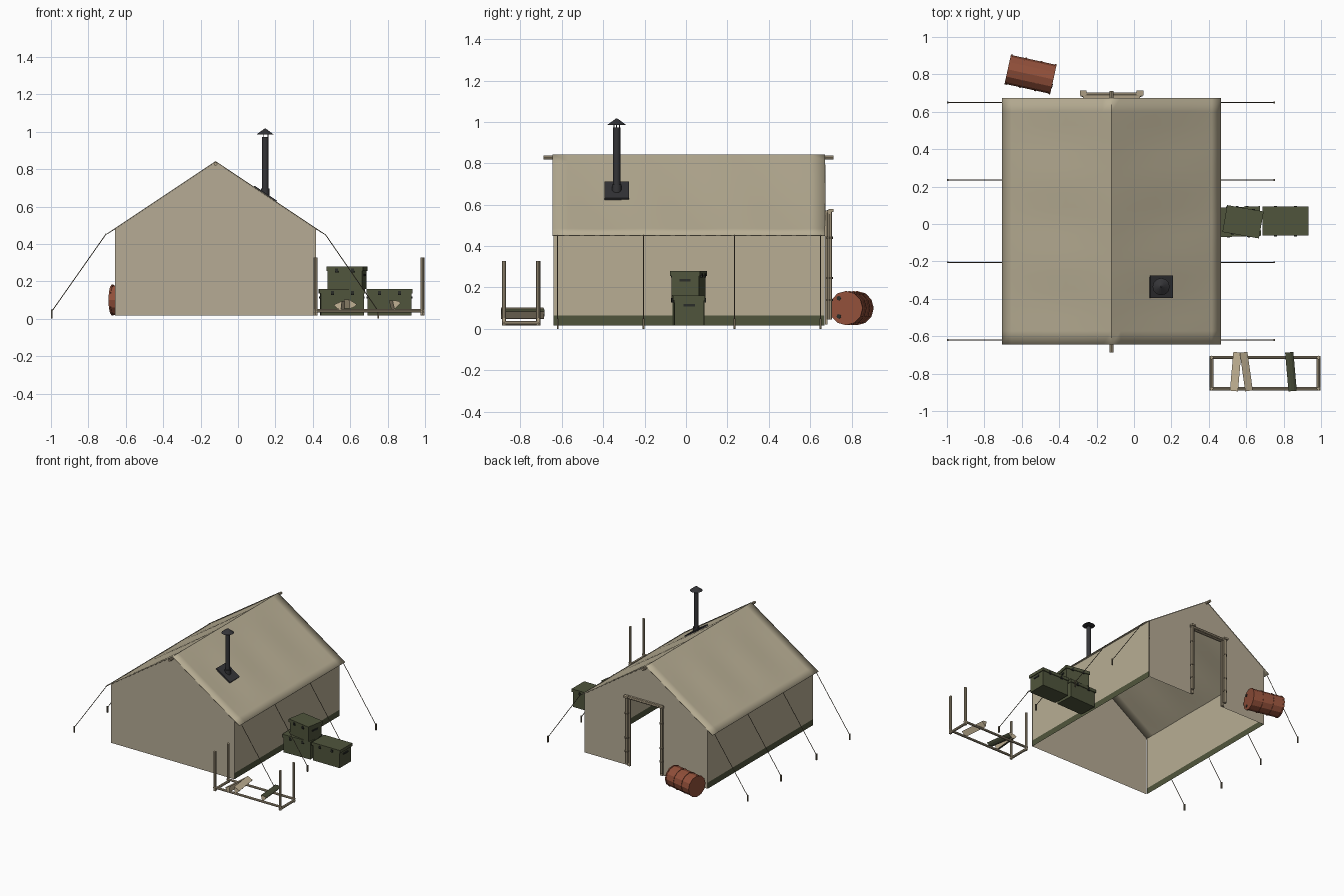
import bpy, bmesh, math
from mathutils import Matrix, Vector

if "Cube" in bpy.data.objects:
    bpy.data.objects.remove(bpy.data.objects["Cube"])


def material(name, r, g, b):
    m = bpy.data.materials.new(name)
    m.diffuse_color = [(c / 255 / 12.92 if c < 10 else ((c / 255 + 0.055) / 1.055) ** 2.4)
                       for c in (r, g, b)] + [1]
    m.use_nodes = True
    m.node_tree.nodes["Principled BSDF"].inputs["Base Color"].default_value = m.diffuse_color
    return m


CANVAS = material("canvas", 184, 174, 148)
GABLE = material("gable canvas", 182, 171, 149)
GREEN = material("olive green", 80, 85, 60)
DARK = material("dark hardware", 42, 44, 40)
IRON = material("black iron", 52, 52, 55)
RUST = material("rusty red", 146, 80, 58)
WOOD = material("weathered wood", 172, 158, 132)
CUT = material("split wood", 196, 180, 150)
ROPE = material("rope", 112, 102, 84)
BARK = material("bark", 70, 74, 54)


def new_object(name, bm, *mats, smooth=False):
    me = bpy.data.meshes.new(name)
    bm.to_mesh(me)
    bm.free()
    for m in mats:
        me.materials.append(m)
    ob = bpy.data.objects.new(name, me)
    bpy.context.collection.objects.link(ob)
    if smooth:
        bpy.ops.object.select_all(action='DESELECT')
        ob.select_set(True)
        bpy.context.view_layer.objects.active = ob
        bpy.ops.object.shade_smooth_by_angle(angle=math.radians(35))
    return ob


def add_box(bm, size, loc, rot=None, mat=0):
    m = Matrix.Translation(loc) @ (rot or Matrix()) @ Matrix.Diagonal((*size, 1))
    vs = bmesh.ops.create_cube(bm, size=1, matrix=m)["verts"]
    for f in {f for v in vs for f in v.link_faces}:
        f.material_index = mat


def add_rod(bm, p, q, r, sides=8, r2=None, mat=0):
    p, q = Vector(p), Vector(q)
    rot = (q - p).to_track_quat('Z', 'Y').to_matrix().to_4x4()
    vs = bmesh.ops.create_cone(bm, cap_ends=True, segments=sides, radius1=r,
                               radius2=r if r2 is None else r2, depth=(q - p).length,
                               matrix=Matrix.Translation((p + q) / 2) @ rot)["verts"]
    for f in {f for v in vs for f in v.link_faces}:
        f.material_index = mat


# Tent dimensions
CX, HALF, EAVE = -0.12, 0.538, 0.585
Y0, Y1, BASE = -0.645, 0.673, 0.017
RIDGE, SLOPE = 0.843, 0.667


def roof_z(dx):
    return RIDGE - SLOPE * abs(dx)


# Roof: two slopes that sag slightly between the guy lines
bm = bmesh.new()
NU, NV = 12, 18
for side in (-1, 1):
    grid = []
    for i in range(NU + 1):
        u = i / NU
        row = []
        for j in range(NV + 1):
            v = j / NV
            sag = 0.008 * math.sin(math.pi * u) * math.sin(3 * math.pi * v) ** 2
            row.append(bm.verts.new((CX + side * u * EAVE, Y0 + v * (Y1 - Y0),
                                     roof_z(u * EAVE) - sag)))
        grid.append(row)
    for i in range(NU):
        for j in range(NV):
            q = [grid[i][j], grid[i + 1][j], grid[i + 1][j + 1], grid[i][j + 1]]
            bm.faces.new(q if side > 0 else q[::-1])
bmesh.ops.remove_doubles(bm, verts=bm.verts, dist=0.0001)
roof = new_object("tent_roof", bm, CANVAS, smooth=True)
sol = roof.modifiers.new("cloth", 'SOLIDIFY')
sol.thickness = 0.004

# Side walls with a green mud flap along the bottom
bm = bmesh.new()
top = roof_z(HALF) - 0.003
for side in (-1, 1):
    x = CX + side * HALF
    for lo, hi, mat in ((BASE, 0.065, 1), (0.065, top, 0)):
        q = [bm.verts.new(c) for c in ((x, Y0 + .004, lo), (x, Y1 - .004, lo),
                                       (x, Y1 - .004, hi), (x, Y0 + .004, hi))]
        bm.faces.new(q if side > 0 else q[::-1]).material_index = mat
new_object("tent_side_walls", bm, CANVAS, GREEN)

# Gable ends: plain front, back with doorway
DL, DR, DH = -0.25, 0.01, 0.55
outline = [(CX + HALF, BASE), (CX + HALF, top), (CX, RIDGE - 0.004),
           (CX - HALF, top), (CX - HALF, BASE)]
doorway = [(DL, BASE), (DL, DH), (DR, DH), (DR, BASE)]
for name, y, pts in (("front_gable", Y0 + .003, outline),
                     ("back_gable", Y1 - .003, (outline + doorway)[::-1])):
    bm = bmesh.new()
    bm.faces.new([bm.verts.new((x, y, z)) for x, z in pts])
    new_object(name, bm, GABLE)

# Ridge pole
bm = bmesh.new()
add_rod(bm, (CX, -0.688, 0.828), (CX, 0.712, 0.828), 0.010)
new_object("ridge_pole", bm, WOOD, smooth=True)

# Door trim, rolled flaps and ties
bm = bmesh.new()
for x in (-0.262, 0.022):
    add_box(bm, (0.022, 0.012, 0.535), (x, 0.679, 0.2875))
add_box(bm, (0.306, 0.012, 0.022), (CX, 0.679, 0.561))
new_object("door_trim", bm, WOOD)
bm = bmesh.new()
for x in (-0.272, 0.032):
    add_rod(bm, (x, 0.694, 0.045), (x, 0.694, 0.575), 0.0125)
    for z in (0.14, 0.245, 0.44):
        add_rod(bm, (x, 0.694, z - .005), (x, 0.694, z + .005), 0.016, mat=1)
    add_box(bm, (0.036, 0.026, 0.014), (x, 0.701, 0.572))
add_rod(bm, (-0.285, 0.692, 0.565), (0.045, 0.692, 0.565), 0.011)
new_object("door_frame_poles", bm, WOOD, ROPE, smooth=True)

# Guy lines and pegs
ropes, pegs = bmesh.new(), bmesh.new()
for y in (-0.62, -0.205, 0.235, 0.65):
    for eave, foot in ((CX - EAVE, -0.995), (CX + EAVE, 0.75)):
        add_rod(ropes, (eave, y, 0.453), (foot, y, 0.04), 0.0025, 5)
        add_box(pegs, (0.009, 0.009, 0.05), (foot, y, 0.025))
new_object("guy_lines", ropes, ROPE)
new_object("tent_pegs", pegs, ROPE)

# Stove pipe with roof plate and rain cap
px, py = 0.145, -0.335
pz = roof_z(px - CX)
bm = bmesh.new()
add_box(bm, (0.144, 0.12, 0.012), (px, py, pz), Matrix.Rotation(math.atan(SLOPE), 4, 'Y'))
add_rod(bm, (px, py, pz - .02), (px, py, 0.972), 0.0175, 12)
add_rod(bm, (px, py, pz - .01), (px, py, pz + .03), 0.023, 12)
add_rod(bm, (px, py, 0.985), (px, py, 1.016), 0.046, 12, r2=0.004)
for k in range(3):
    a = k * math.tau / 3
    sx, sy = px + .015 * math.cos(a), py + .015 * math.sin(a)
    add_rod(bm, (sx, sy, 0.96), (sx, sy, 0.99), 0.0025, 5)
new_object("stove_pipe", bm, IRON, smooth=True)


# Storage crates with lid, latches and end handles
def crate(name, size, loc, turn):
    l, w, h = size
    bm = bmesh.new()
    add_box(bm, (l - .012, w - .012, h - .02), (0, 0, (h - .02) / 2))
    add_box(bm, (l, w, .024), (0, 0, h - .012))
    for s in (-1, 1):
        add_box(bm, (.008, .055, .012), (s * (l / 2 - .004), 0, h - .046), mat=1)
        for x in (-.22 * l, .22 * l):
            add_box(bm, (.016, .008, .02), (x, s * w / 2, h - .022), mat=1)
    bm.transform(Matrix.Translation(loc) @ Matrix.Rotation(math.radians(turn), 4, 'Z'))
    new_object(name, bm, GREEN, DARK)


crate("lower_crate", (0.242, 0.158, 0.143), (0.555, 0.012, BASE), 2)
crate("upper_crate", (0.198, 0.146, 0.12), (0.583, 0.012, 0.16), -10)
crate("outer_crate", (0.246, 0.155, 0.143), (0.81, 0.015, BASE), 0)

# Firewood rack
bm = bmesh.new()
for x in (0.415, 0.986):
    for y in (-0.88, -0.714):
        add_rod(bm, (x, y, BASE), (x, y, 0.328), 0.010)
    add_rod(bm, (x, -0.888, 0.027), (x, -0.705, 0.027), 0.010)
for y in (-0.88, -0.714):
    add_rod(bm, (0.405, y, 0.043), (0.996, y, 0.043), 0.009)
new_object("firewood_rack", bm, WOOD, smooth=True)


# Split logs: a wedge with a rounded bark side
def split_log(name, x, z, turn, roll, length=0.208):
    r = 0.048
    arc = [(r * math.cos(a), r * math.sin(a)) for a in (-0.5, -0.17, 0.17, 0.5)]
    pts = [(-0.026 + a, b) for a, b in [(0, 0)] + arc]
    bm = bmesh.new()
    ends = [[bm.verts.new((a, s * length / 2, b)) for a, b in pts] for s in (-1, 1)]
    bm.faces.new(ends[0])
    bm.faces.new(ends[1][::-1])
    for i in range(5):
        k = (i + 1) % 5
        f = bm.faces.new((ends[0][k], ends[0][i], ends[1][i], ends[1][k]))
        f.material_index = 1 if i in (1, 2, 3) else 0
    bmesh.ops.recalc_face_normals(bm, faces=bm.faces)
    bm.transform(Matrix.Translation((x, -0.79, z))
                 @ Matrix.Rotation(math.radians(turn), 4, 'Z')
                 @ Matrix.Rotation(math.radians(roll), 4, 'Y'))
    new_object(name, bm, CUT, BARK)


split_log("firewood_left", 0.55, 0.074, -5, 125)
split_log("firewood_middle", 0.593, 0.08, 8, 60)
split_log("firewood_right", 0.835, 0.075, 5, -75)

# Rusty barrel lying on its side, with rims, ribs and bungs
bm = bmesh.new()
R, L = 0.079, 0.25
add_rod(bm, (-L / 2 + .004, 0, 0), (L / 2 - .004, 0, 0), R, 12)
for x in (-L / 2 + .005, -L / 6, L / 6, L / 2 - .005):
    add_rod(bm, (x - .005, 0, 0), (x + .005, 0, 0), R + .0035, 12)
for y, z in ((-0.035, 0.048), (-0.035, -0.04)):
    add_rod(bm, (L / 2 - .002, y, z), (L / 2 + .003, y, z), 0.011, 8, mat=1)
bm.transform(Matrix.Translation((-0.553, 0.80, 0.1))
             @ Matrix.Rotation(math.radians(-12.4), 4, 'Z'))
new_object("barrel", bm, RUST, DARK)
